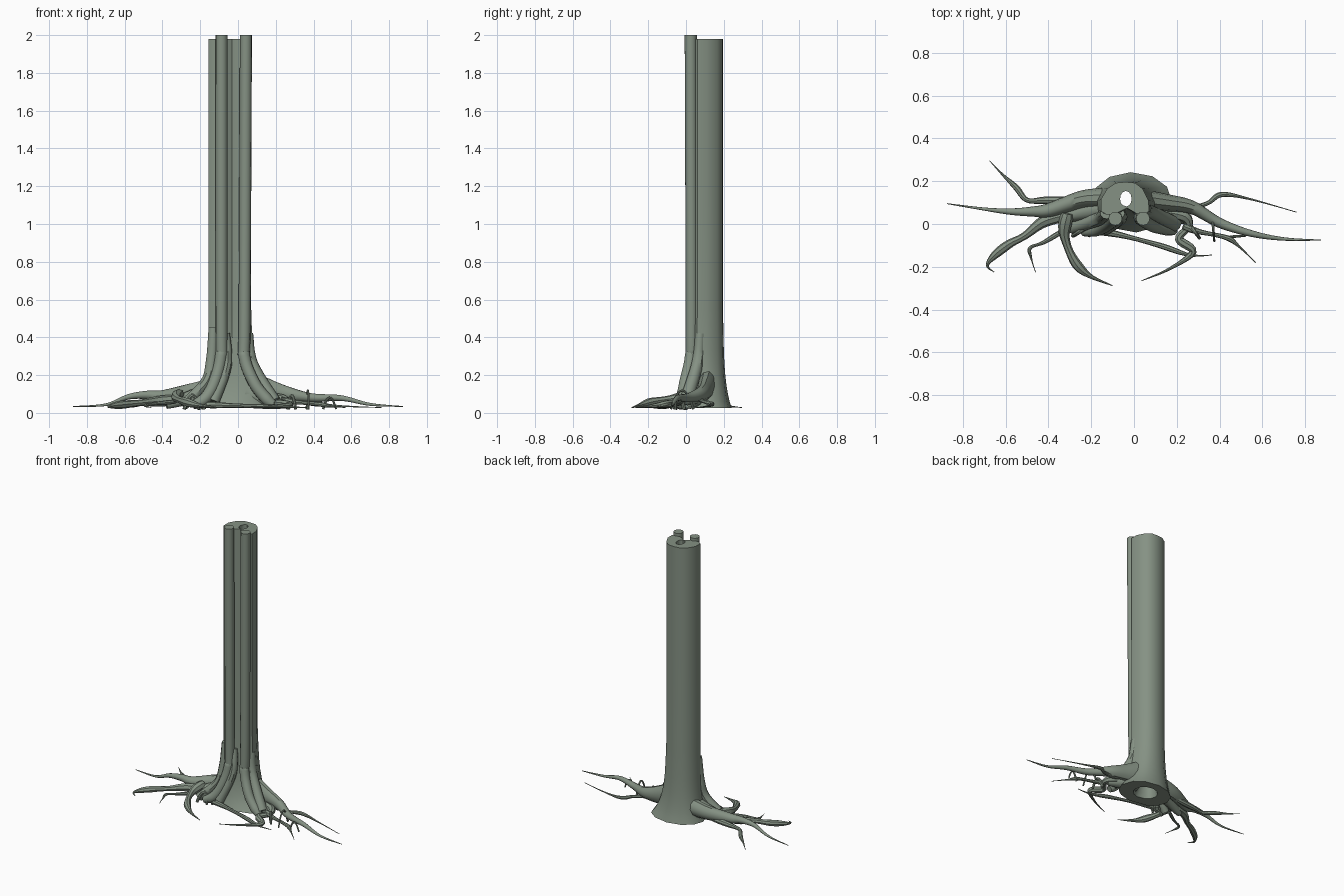
import bpy, bmesh, math
from mathutils import Vector

if "Cube" in bpy.data.objects:
    bpy.data.objects.remove(bpy.data.objects["Cube"])

bark = bpy.data.materials.new("grey_green_bark")
bark.diffuse_color = (0.235, 0.285, 0.23, 1)
bark.use_nodes = True
bark.node_tree.nodes["Principled BSDF"].inputs["Base Color"].default_value = bark.diffuse_color


def finish(name, bm):
    bmesh.ops.recalc_face_normals(bm, faces=bm.faces[:])
    me = bpy.data.meshes.new(name)
    bm.to_mesh(me)
    bm.free()
    me.materials.append(bark)
    ob = bpy.data.objects.new(name, me)
    bpy.context.collection.objects.link(ob)


def bridge(bm, a, b):
    n = len(a)
    for i in range(n):
        bm.faces.new((a[i], a[(i + 1) % n], b[(i + 1) % n], b[i]))


def catmull(pts, steps):
    """Smooth path through the given points."""
    p = [Vector(v) for v in [pts[0], *pts, pts[-1]]]
    out = []
    for a, b, c, d in zip(p, p[1:], p[2:], p[3:]):
        for s in range(steps):
            t = s / steps
            out.append(0.5 * (2 * b + (c - a) * t + (2 * a - 5 * b + 4 * c - d) * t * t
                              + (3 * b - a - 3 * c + d) * t ** 3))
    return out + [p[-1]]


def tube(name, pts, radius, sides=9, steps=6, tall=1.0):
    """Sweep along pts; radius is a rule of t (0 to 1); tall stretches the start upright."""
    path = catmull(pts, steps)
    bm = bmesh.new()
    rings = []
    side = Vector((1, 0, 0))
    for i, q in enumerate(path):
        d = (path[min(i + 1, len(path) - 1)] - path[max(i - 1, 0)]).normalized()
        if i == 0 and abs(d.z) < 0.9:
            side = d.cross(Vector((0, 0, 1)))
        side = (side - d * side.dot(d)).normalized()
        up = side.cross(d)
        t = i / (len(path) - 1)
        r = max(radius(t), 0.002)
        k = 1 + (tall - 1) * max(0, 1 - 2.2 * t)
        rings.append([bm.verts.new(q + side * r * math.cos(a) + up * r * k * math.sin(a))
                      for a in (2 * math.pi * j / sides for j in range(sides))])
    for a, b in zip(rings, rings[1:]):
        bridge(bm, a, b)
    bm.faces.new(rings[0])
    bm.faces.new(rings[-1])
    finish(name, bm)


def root(name, r, z, *plan):
    """Knobbly root over a plan path, sinking from height z to the ground and tapering."""
    n = len(plan) - 1
    pts = [(x, y, .028 + (z - .028) * (1 - i / n) ** 1.2) for i, (x, y) in enumerate(plan)]
    tube(name, pts, lambda t: r * (1 - t ** 2.5) * (1 + .22 * math.sin(13 * t)), 8)


def arch(name, x, y, dx, dy, h, r):
    """Small loop of root rising from the ground and dipping back into it."""
    pts = [(x + dx * s, y + dy * s, .02 + (h - .02) * (1 - (2 * s - 1) ** 2)) for s in (0, .25, .5, .75, 1)]
    tube(name, pts, lambda t: r * (1 - .3 * t), 8, 4)


# Hollow trunk: grooved section that flares into an oval at the ground
section = [(-.155, .06), (-.155, .115), (-.125, .165), (-.085, .192), (-.04, .196), (.005, .192), (.04, .165),
           (.068, .11), (.07, .06), (.055, .048), (.01, .05), (-.033, .075), (-.09, .045), (-.13, .045)]
bm = bmesh.new()
outer, inner = [], []
for z in (.025, .06, .1, .15, .2, .26, .33, .43, .55, 1.2, 1.98):
    w = 0 if z > .5 else math.exp(-(z - .025) / .15) * (1 - z * .9)
    cx, cy = -.038 + .03 * w, .118 - .01 * w
    out_ring, in_ring = [], []
    for x, y in section:
        a = math.atan2(y - .118, x + .038)
        c, s = math.cos(a), math.sin(a)
        fx, fy = -.01 + .195 * c, .1 + .143 * s
        out_ring.append(bm.verts.new((x + (fx - x) * w, y + (fy - y) * w, z)))
        in_ring.append(bm.verts.new((cx + (.027 + .06 * w) * c, cy + (.036 + .04 * w) * s, z)))
    outer.append(out_ring)
    inner.append(in_ring)
for rings in (outer, inner):
    for a, b in zip(rings, rings[1:]):
        bridge(bm, a, b)
bridge(bm, outer[0], inner[0])
bridge(bm, outer[-1], inner[-1])
finish("hollow_trunk", bm)

# Two slender stems running up the front of the trunk


def stem_radius(t):
    return .032 - .01 * max(0, 1 - 6 * t)


tube("left_stem", [(-.24, -.035, .04), (-.175, -.025, .075), (-.125, -.002, .16), (-.09, .025, .3),
                   (-.087, .03, .5), (-.087, .025, 2)], stem_radius, 12)
tube("right_stem", [(.19, -.03, .04), (.145, -.02, .08), (.085, -.005, .16), (.033, .025, .3),
                    (.035, .03, .5), (.042, .025, 2)], stem_radius, 12)

# Shorter ribs at the trunk foot
tube("left_foot_rib", [(-.13, .05, .45), (-.14, .04, .28), (-.17, .02, .16), (-.29, -.02, .04)],
     lambda t: .027 + .005 * math.sin(3 * t))
tube("middle_foot_rib", [(-.065, .05, .42), (-.06, .025, .25), (-.13, -.02, .06)], lambda t: .022 + .01 * t)
tube("right_foot_rib", [(.055, .075, .42), (.075, .06, .26), (.19, 0, .06)], lambda t: .025 + .012 * t)

# Main roots: two long buttresses to the sides, two short ones in front
tube("left_main_root", [(-.1, .12, .13), (-.24, .115, .11), (-.395, .065, .088), (-.48, .058, .095),
                        (-.58, .058, .085), (-.7, .07, .043), (-.873, .095, .034)],
     lambda t: .002 + .05 * (1 - t) ** 1.25, 10, 6, 1.3)
tube("right_main_root", [(.03, .115, .16), (.15, .1, .125), (.27, .078, .1), (.4, .005, .08),
                         (.55, -.045, .078), (.7, -.07, .045), (.873, -.075, .034)],
     lambda t: .002 + .047 * (1 - t) ** 1.15, 10, 6, 1.8)
tube("left_front_buttress", [(-.1, .08, .12), (-.24, .055, .085), (-.38, .02, .04)],
     lambda t: .06 - .04 * t, 10, 6, 1.2)
tube("right_front_buttress", [(.05, .07, .1), (.16, .045, .07), (.25, .02, .05)], lambda t: .06 - .04 * t, 10)

# Side roots branching off to the left
root("left_back_root", .016, .075, (-.28, .11), (-.42, .11), (-.5, .112), (-.55, .17), (-.615, .232), (-.675, .296))
root("left_fork_root", .024, .07, (-.3, .045), (-.42, .012), (-.51, -.055), (-.585, -.095), (-.655, -.15),
     (-.685, -.195), (-.653, -.225))
root("left_thin_root", .01, .06, (-.33, -.03), (-.42, -.085), (-.485, -.112), (-.48, -.16), (-.46, -.225))
root("left_curved_root", .026, .1, (-.31, .05), (-.325, -.05), (-.28, -.17), (-.21, -.24), (-.1, -.288))
arch("left_loop_root", -.2, 0, -.085, -.055, .09, .014)
arch("left_hook_root", -.18, -.025, -.03, -.03, .075, .011)

# Side roots in front and to the right
root("front_cross_root", .015, .045, (-.215, -.025), (-.07, -.05), (.12, -.1), (.26, -.145), (.365, -.145))
root("right_back_root", .014, .085, (.18, .09), (.26, .075), (.345, .098), (.41, .138), (.54, .117), (.76, .055))
root("right_hooked_root", .024, .08, (.15, .055), (.235, .035), (.255, -.01), (.21, -.07), (.275, -.13),
     (.165, -.21), (.035, -.265))
root("right_thin_root", .014, .07, (.23, -.01), (.3, -.035), (.43, -.063), (.485, -.1), (.568, -.18))
arch("right_loop_root", .365, .04, .01, -.12, .118, .007)
arch("right_hook_root", .265, -.01, .04, -.055, .09, .011)
arch("right_twig_root", .45, -.06, .07, .005, .08, .007)

# Smooth shading, keeping hard edges
bpy.ops.object.select_all(action='SELECT')
bpy.context.view_layer.objects.active = bpy.data.objects["hollow_trunk"]
bpy.ops.object.shade_smooth_by_angle(angle=math.radians(40))
